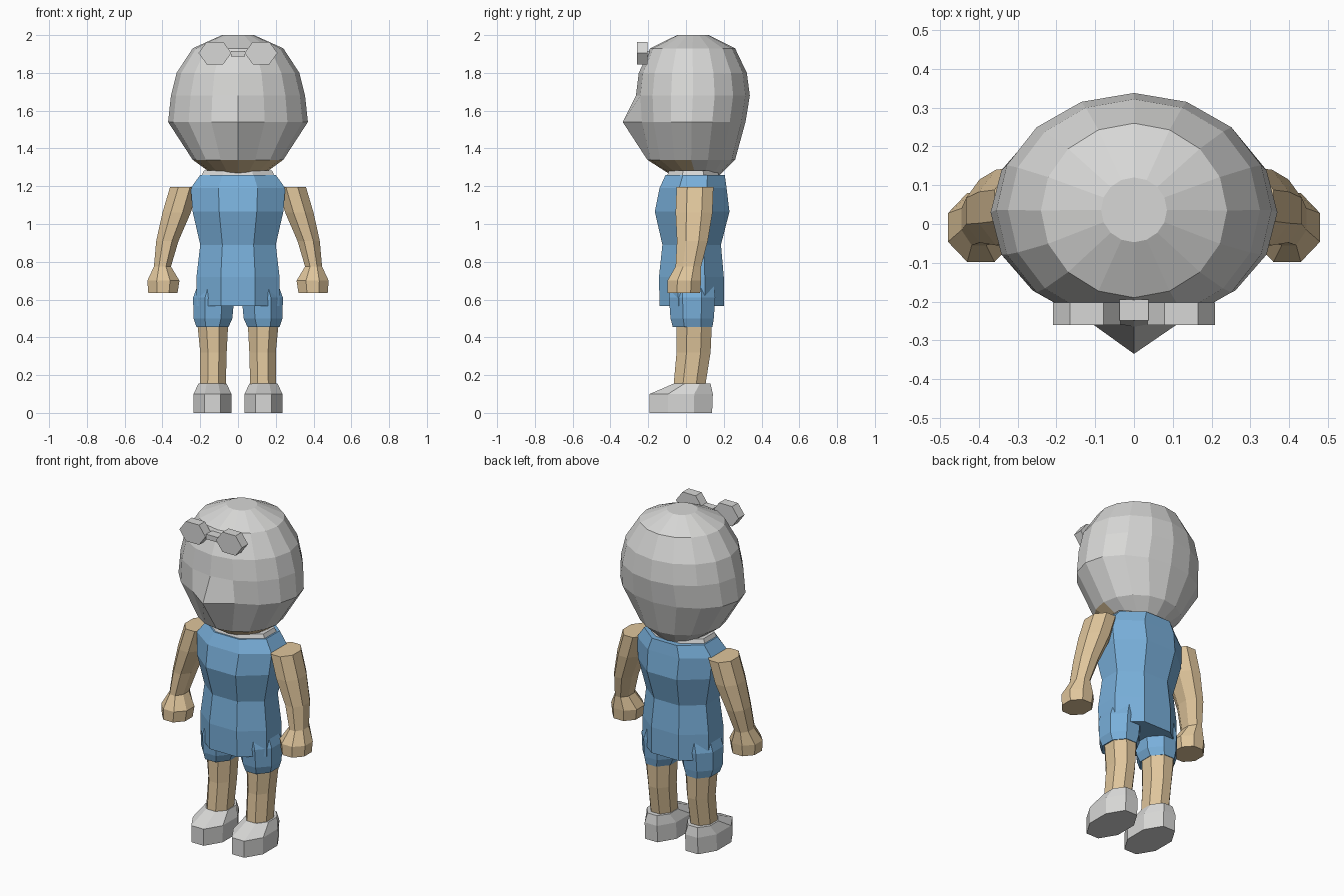
import bpy, bmesh, math
from mathutils import Vector

if "Cube" in bpy.data.objects:
    bpy.data.objects.remove(bpy.data.objects["Cube"])


def material(name, rgb):
    m = bpy.data.materials.new(name)
    m.diffuse_color = (*rgb, 1)
    m.use_nodes = True
    m.node_tree.nodes["Principled BSDF"].inputs["Base Color"].default_value = m.diffuse_color
    return m


GREY = material("light grey", (0.68, 0.68, 0.67))
BLUE = material("sky blue", (0.19, 0.43, 0.70))
SKIN = material("tan skin", (0.74, 0.56, 0.33))


def finish(name, bm, mats):
    bmesh.ops.recalc_face_normals(bm, faces=bm.faces)
    me = bpy.data.meshes.new(name)
    bm.to_mesh(me)
    bm.free()
    for m in mats:
        me.materials.append(m)
    ob = bpy.data.objects.new(name, me)
    bpy.context.collection.objects.link(ob)
    return ob


def loft(name, rings, mats, n=8, half_turn=True, side=1, tweak=None):
    """Skin stacked ellipses given as (z, x min, x max, y min, y max)."""
    bm = bmesh.new()
    off = 0.5 if half_turn else 0
    grow = 1 / math.cos(math.pi / n) if half_turn else 1
    prev = None
    for z, x0, x1, y0, y1 in rings:
        cx, cy = (x0 + x1) / 2, (y0 + y1) / 2
        rx, ry = (x1 - x0) / 2 * grow, (y1 - y0) / 2 * grow
        ring = []
        for i in range(n):
            a = 2 * math.pi * (i + off) / n
            ring.append(bm.verts.new((side * (cx + rx * math.cos(a)),
                                      cy + ry * math.sin(a), z)))
        if prev:
            for i in range(n):
                j = (i + 1) % n
                bm.faces.new((prev[i], prev[j], ring[j], ring[i]))
        else:
            bm.faces.new(ring)
        prev = ring
    bm.faces.new(prev)
    if tweak:
        tweak(bm)
    return finish(name, bm, mats)


# Head: faceted egg with a pointed nose and a skin-coloured chin
def shape_head(bm):
    nose = min((v for v in bm.verts if abs(v.co.z - 1.54) < 0.01),
               key=lambda v: v.co.y)
    nose.co.y = -0.335
    for f in bm.faces:
        c = f.calc_center_median()
        f.material_index = int(c.z < 1.33 and c.y < 0.06)


loft("head", [
    (1.26, -0.13, 0.13, -0.08, 0.18),
    (1.34, -0.24, 0.24, -0.205, 0.26),
    (1.54, -0.37, 0.37, -0.255, 0.315),
    (1.68, -0.355, 0.355, -0.265, 0.338),
    (1.80, -0.325, 0.325, -0.25, 0.322),
    (1.93, -0.24, 0.24, -0.19, 0.26),
    (2.00, -0.085, 0.085, -0.047, 0.12),
], [GREY, SKIN], n=16, half_turn=False, tweak=shape_head)

# Neck and collar
loft("neck", [(1.20, -0.15, 0.15, -0.07, 0.14),
              (1.288, -0.15, 0.15, -0.07, 0.14)], [SKIN])
loft("collar", [(1.24, -0.20, 0.20, -0.105, 0.18),
                (1.283, -0.18, 0.18, -0.09, 0.165)], [GREY])

# Shirt
loft("shirt", [
    (0.565, -0.22, 0.22, -0.14, 0.20),
    (0.72, -0.22, 0.22, -0.143, 0.20),
    (0.89, -0.20, 0.20, -0.125, 0.185),
    (1.065, -0.24, 0.24, -0.165, 0.23),
    (1.19, -0.25, 0.25, -0.14, 0.215),
    (1.26, -0.20, 0.20, -0.108, 0.205),
], [BLUE])

for side, tag in ((-1, "left"), (1, "right")):
    # Shorts leg
    loft(tag + "_shorts", [
        (0.455, 0.05, 0.22, -0.07, 0.14),
        (0.50, 0.03, 0.235, -0.082, 0.147),
        (0.61, 0.02, 0.238, -0.09, 0.155),
        (0.74, 0.02, 0.19, -0.08, 0.14),
    ], [BLUE], side=side)
    # Bare leg
    loft(tag + "_leg", [
        (0.13, 0.065, 0.20, -0.067, 0.10),
        (0.32, 0.06, 0.20, -0.05, 0.13),
        (0.47, 0.052, 0.215, -0.05, 0.137),
    ], [SKIN], side=side)
    # Shoe
    loft(tag + "_shoe", [
        (0.0, 0.035, 0.235, -0.193, 0.138),
        (0.10, 0.035, 0.235, -0.193, 0.142),
        (0.155, 0.06, 0.21, -0.065, 0.13),
    ], [GREY], side=side)
    # Arm with mitten hand
    loft(tag + "_arm", [
        (0.635, 0.32, 0.475, -0.098, 0.075),
        (0.70, 0.31, 0.48, -0.098, 0.08),
        (0.775, 0.355, 0.445, -0.055, 0.08),
        (0.91, 0.315, 0.433, -0.048, 0.115),
        (1.06, 0.25, 0.40, -0.055, 0.14),
        (1.195, 0.21, 0.36, -0.05, 0.145),
    ], [SKIN], side=side)
    # Goggle lens: six-sided block
    bm = bmesh.new()
    rows = []
    for y in (-0.26, -0.203):
        rows.append([bm.verts.new((
            side * 0.122 + 0.087 * math.cos(k * math.pi / 3), y,
            1.905 + 0.069 * math.sin(k * math.pi / 3))) for k in range(6)])
    for r in rows:
        bm.faces.new(r)
    for k in range(6):
        j = (k + 1) % 6
        bm.faces.new((rows[0][k], rows[0][j], rows[1][j], rows[1][k]))
    finish(tag + "_goggle_lens", bm, [GREY])

# Goggle bridge
bm = bmesh.new()
bmesh.ops.create_cube(bm, size=1)
bmesh.ops.scale(bm, vec=Vector((0.075, 0.055, 0.03)), verts=bm.verts)
bmesh.ops.translate(bm, vec=Vector((0, -0.222, 1.902)), verts=bm.verts)
finish("goggle_bridge", bm, [GREY])
